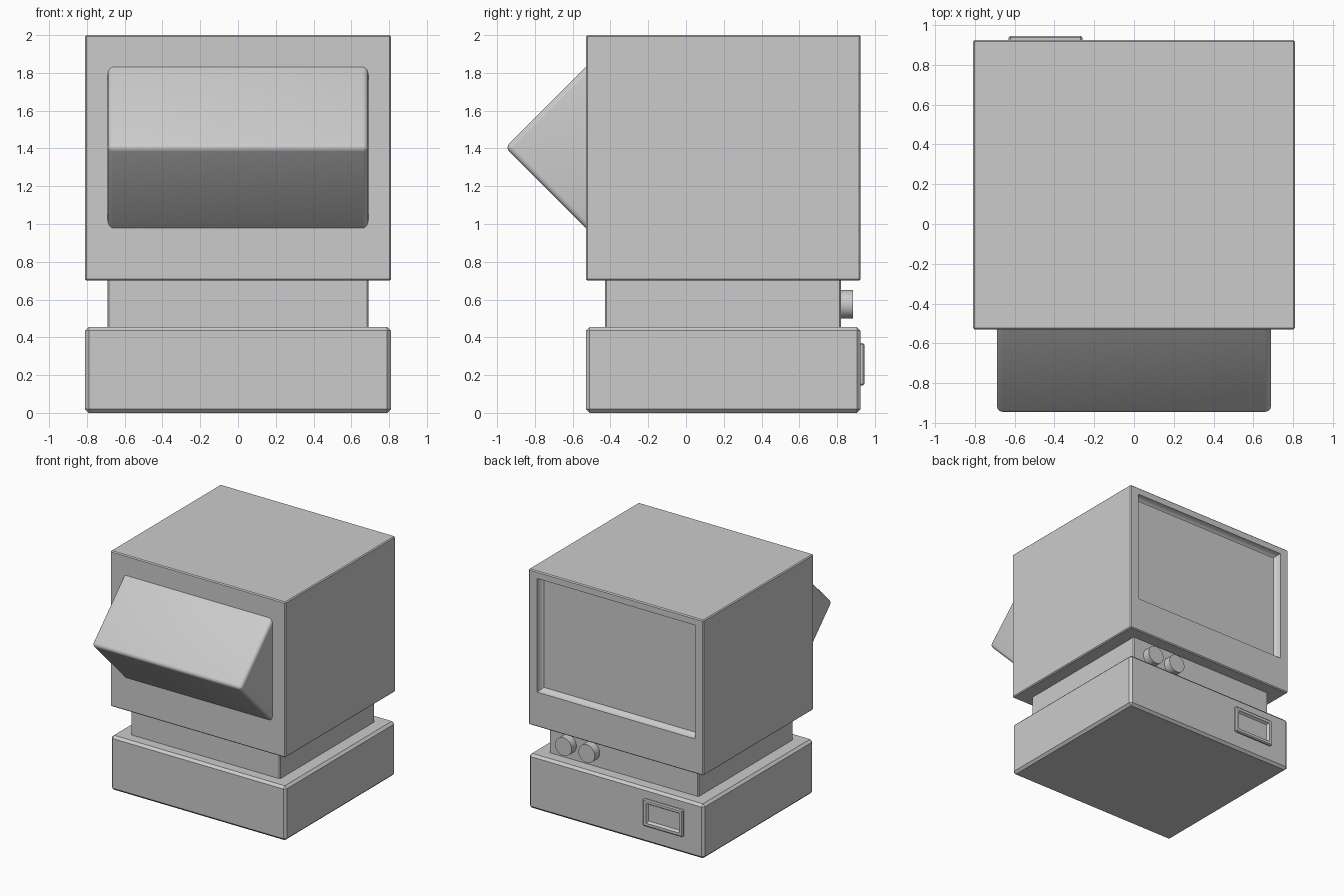
import bpy, bmesh
from math import radians, sqrt
from mathutils import Matrix, Vector

if "Cube" in bpy.data.objects:
    bpy.data.objects.remove(bpy.data.objects["Cube"])


def finish(bm, name):
    me = bpy.data.meshes.new(name)
    bm.to_mesh(me)
    bm.free()
    ob = bpy.data.objects.new(name, me)
    bpy.context.collection.objects.link(ob)
    bpy.ops.object.select_all(action='DESELECT')
    ob.select_set(True)
    bpy.context.view_layer.objects.active = ob
    bpy.ops.object.shade_smooth_by_angle(angle=radians(30))
    return ob


def box(lo, hi, bevel, segments=1):
    lo, hi = Vector(lo), Vector(hi)
    bm = bmesh.new()
    bmesh.ops.create_cube(bm, size=1)
    bmesh.ops.scale(bm, vec=hi - lo, verts=bm.verts)
    bmesh.ops.translate(bm, vec=(lo + hi) / 2, verts=bm.verts)
    bmesh.ops.bevel(bm, geom=bm.edges[:], offset=bevel, segments=segments,
                    profile=0.5, affect='EDGES')
    return bm


def recess_back(bm, x0, x1, z0, z1, steps):
    """Sink a rectangle into the rear face; steps are (inward, deeper) pairs."""
    bm.normal_update()
    face = max((f for f in bm.faces if f.normal.y > 0.9), key=lambda f: f.calc_area())
    c = face.calc_center_median()
    bmesh.ops.inset_individual(bm, faces=[face], thickness=0.02)
    for v in face.verts:
        v.co.x = x0 if v.co.x < c.x else x1
        v.co.z = z0 if v.co.z < c.z else z1
    for inward, deeper in steps:
        bmesh.ops.inset_individual(bm, faces=[face], thickness=inward)
        bmesh.ops.translate(bm, vec=(0, -deeper, 0), verts=face.verts)


# Base and neck
finish(box((-0.81, -0.53, 0), (0.81, 0.925, 0.455), 0.02), "base")
finish(box((-0.69, -0.43, 0.42), (0.69, 0.82, 0.73), 0.008), "neck")

# Monitor case with the sunken screen on its rear (+y) face
case = box((-0.81, -0.53, 0.70), (0.81, 0.925, 2.0), 0.008)
recess_back(case, -0.73, 0.73, 0.99, 1.94,
            [(0.004, 0.015), (0.008, 0.015), (0.012, 0.012), (0.016, 0.008)])
finish(case, "monitor_case")

# Wedge housing: a rounded box turned 45 degrees and sunk into the case
side = 0.72
wedge = box((-0.69, -side / 2, -side / 2), (0.69, side / 2, side / 2), 0.03, 4)
bmesh.ops.transform(wedge, verts=wedge.verts,
                    matrix=Matrix.Translation((0, -0.957 + side / sqrt(2), 1.405))
                    @ Matrix.Rotation(radians(45), 4, 'X'))
finish(wedge, "wedge_housing")

# Slot panel on the base
panel = box((-0.63, 0.90, 0.145), (-0.26, 0.945, 0.37), 0.008)
recess_back(panel, -0.60, -0.29, 0.175, 0.34, [(0.006, 0.01), (0.012, 0.01)])
finish(panel, "slot_panel")

# Two control knobs on the neck
for i, x in enumerate((0.515, 0.30)):
    bm = bmesh.new()
    bmesh.ops.create_cone(bm, cap_ends=True, segments=32, radius1=0.076, radius2=0.076,
                          depth=0.095, matrix=Matrix.Translation((x, 0.8375, 0.575))
                          @ Matrix.Rotation(radians(90), 4, 'X'))
    finish(bm, f"knob_{i + 1}")
